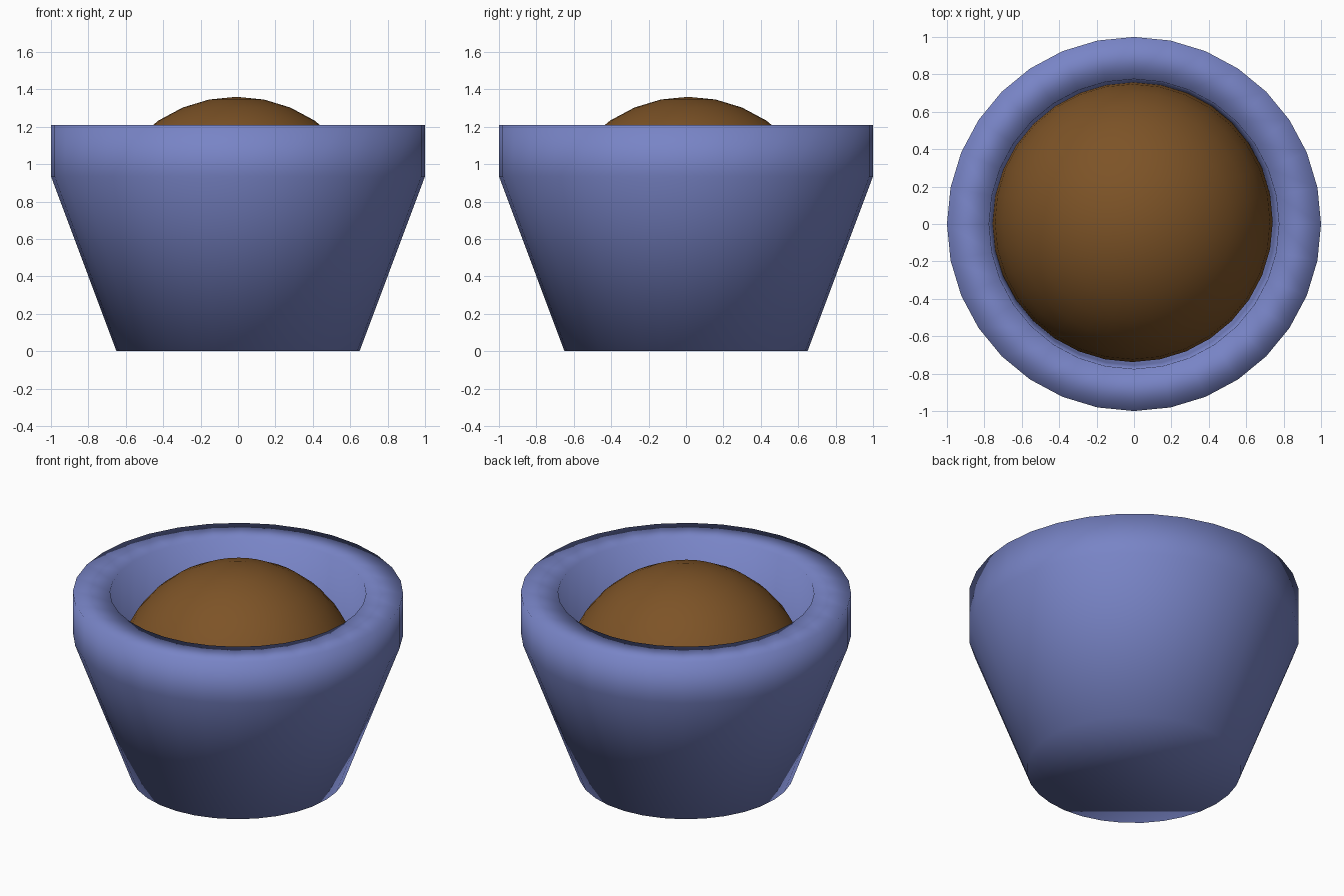
import bpy
import bmesh
import math

cube = bpy.data.objects.get("Cube")
if cube:
    bpy.data.objects.remove(cube, do_unlink=True)

SIDES = 32


def make_material(name, rgb):
    mat = bpy.data.materials.new(name)
    mat.use_nodes = True
    colour = (*rgb, 1.0)
    mat.diffuse_color = colour
    mat.node_tree.nodes["Principled BSDF"].inputs["Base Color"].default_value = colour
    return mat


def make_object(name, bm, mat):
    bmesh.ops.recalc_face_normals(bm, faces=bm.faces[:])
    for face in bm.faces:
        face.smooth = True
    mesh = bpy.data.meshes.new(name)
    bm.to_mesh(mesh)
    bm.free()
    mesh.materials.append(mat)
    obj = bpy.data.objects.new(name, mesh)
    bpy.context.collection.objects.link(obj)
    return obj


def lathe(profile):
    """Rings of (radius, height) joined by quads, capped at both ends."""
    bm = bmesh.new()
    rings = []
    for radius, height in profile:
        angles = [math.tau * i / SIDES for i in range(SIDES)]
        rings.append([bm.verts.new((radius * math.cos(a), radius * math.sin(a), height))
                      for a in angles])
    for low, high in zip(rings, rings[1:]):
        for i in range(SIDES):
            j = (i + 1) % SIDES
            bm.faces.new((low[i], low[j], high[j], high[i]))
    bm.faces.new(rings[0])
    bm.faces.new(rings[-1])
    return bm


blue = make_material("glazed blue", (0.188, 0.231, 0.565))
brown = make_material("soil brown", (0.205, 0.087, 0.020))

# Pot: tapered body, straight rim band, flat lip and cavity
make_object("pot", lathe([
    (0.65, 0.0), (1.0, 0.935), (1.0, 1.21),
    (0.775, 1.21), (0.755, 0.6), (0.55, 0.12),
]), blue)

# Soil: upper half of a sphere, sitting slightly off centre in the pot
bm = bmesh.new()
bmesh.ops.create_uvsphere(bm, u_segments=SIDES, v_segments=16, radius=0.75)
lower = [v for v in bm.verts if v.co.z < -0.01]
bmesh.ops.delete(bm, geom=lower, context='VERTS')
soil = make_object("soil", bm, brown)
soil.location = (-0.008, 0.012, 0.61)
